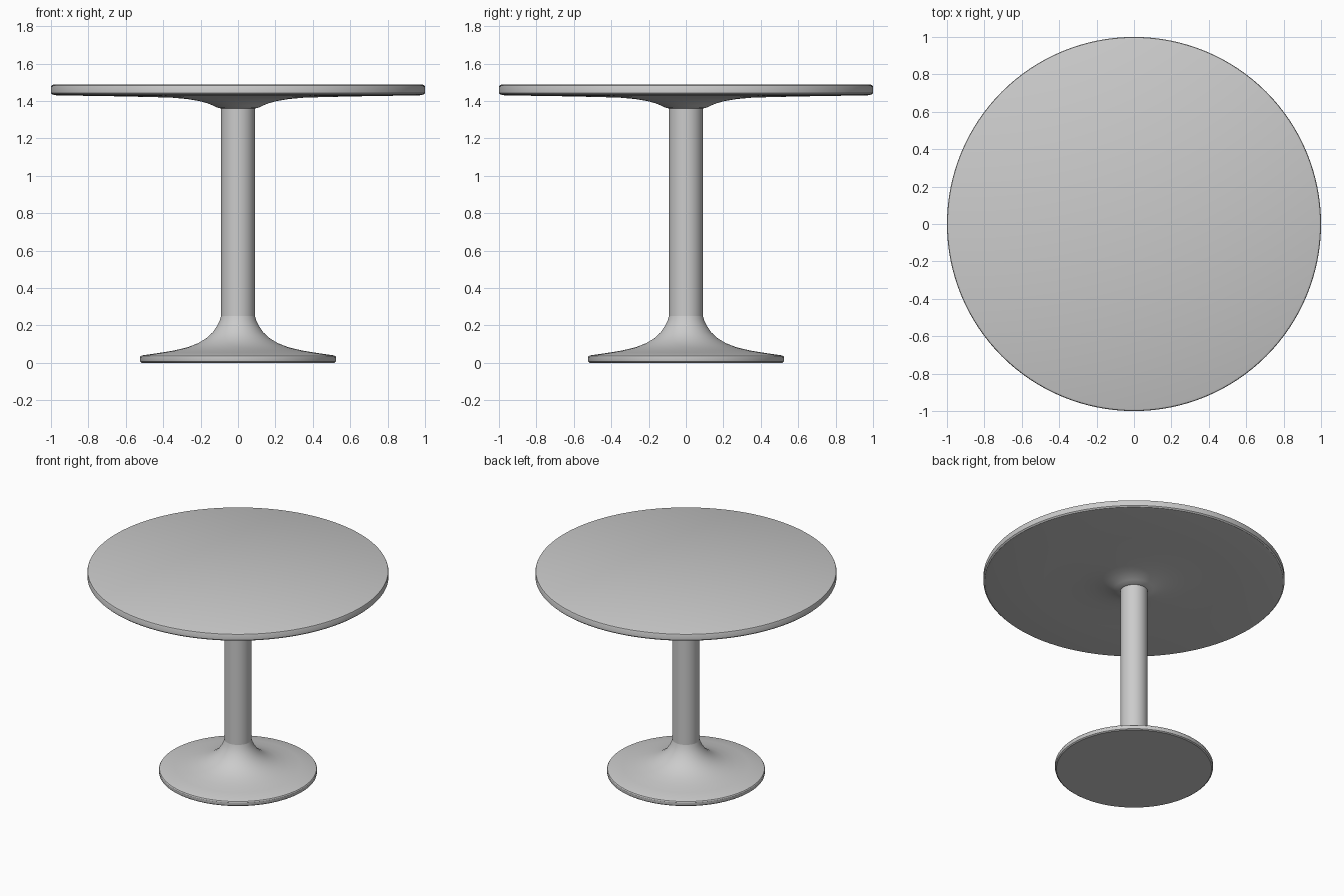
import bpy, bmesh, math

if "Cube" in bpy.data.objects:
    bpy.data.objects.remove(bpy.data.objects["Cube"])

SEGMENTS = 128

grey = bpy.data.materials.new("light grey")
grey.diffuse_color = (0.6, 0.6, 0.6, 1.0)
grey.use_nodes = True
grey.node_tree.nodes["Principled BSDF"].inputs["Base Color"].default_value = grey.diffuse_color


def lathe(name, profile):
    """Revolve (radius, z) points, listed bottom to top, around the z axis."""
    bm = bmesh.new()
    verts = [bm.verts.new((r, 0, z)) for r, z in profile]
    edges = [bm.edges.new(pair) for pair in zip(verts, verts[1:])]
    bmesh.ops.spin(bm, geom=verts + edges, cent=(0, 0, 0), axis=(0, 0, 1),
                   angle=math.tau, steps=SEGMENTS)
    bmesh.ops.remove_doubles(bm, verts=bm.verts, dist=0.0001)
    bmesh.ops.recalc_face_normals(bm, faces=bm.faces)
    # profiles run bottom to top, so the outer wall must face outwards
    wall = max(bm.faces, key=lambda f: abs(f.normal.x) + abs(f.normal.y))
    c = wall.calc_center_median()
    if wall.normal.x * c.x + wall.normal.y * c.y < 0:
        bmesh.ops.reverse_faces(bm, faces=bm.faces)
    mesh = bpy.data.meshes.new(name)
    bm.to_mesh(mesh)
    bm.free()
    mesh.materials.append(grey)
    obj = bpy.data.objects.new(name, mesh)
    bpy.context.collection.objects.link(obj)
    bpy.ops.object.select_all(action='DESELECT')
    obj.select_set(True)
    bpy.context.view_layer.objects.active = obj
    bpy.ops.object.shade_smooth_by_angle(angle=math.radians(32))
    return obj


# Round foot flaring up into the column
lathe("base", [(0, 0), (0.515, 0), (0.523, 0.006), (0.525, 0.014),
               (0.525, 0.03), (0.521, 0.036), (0.51, 0.04), (0.42, 0.053),
               (0.34, 0.066), (0.27, 0.083), (0.215, 0.104), (0.17, 0.131),
               (0.135, 0.163), (0.112, 0.197), (0.098, 0.225), (0.091, 0.25)])

# Straight central column
lathe("column", [(0.091, 0.25), (0.091, 1.36)])

# Round top with a shallow flare underneath
lathe("table_top", [(0.091, 1.36), (0.105, 1.362), (0.13, 1.374),
                    (0.165, 1.388), (0.21, 1.4), (0.27, 1.41), (0.36, 1.418),
                    (0.6, 1.424), (0.97, 1.43), (0.992, 1.434), (1.0, 1.442),
                    (1.0, 1.476), (0.997, 1.483), (0.988, 1.487), (0, 1.487)])
